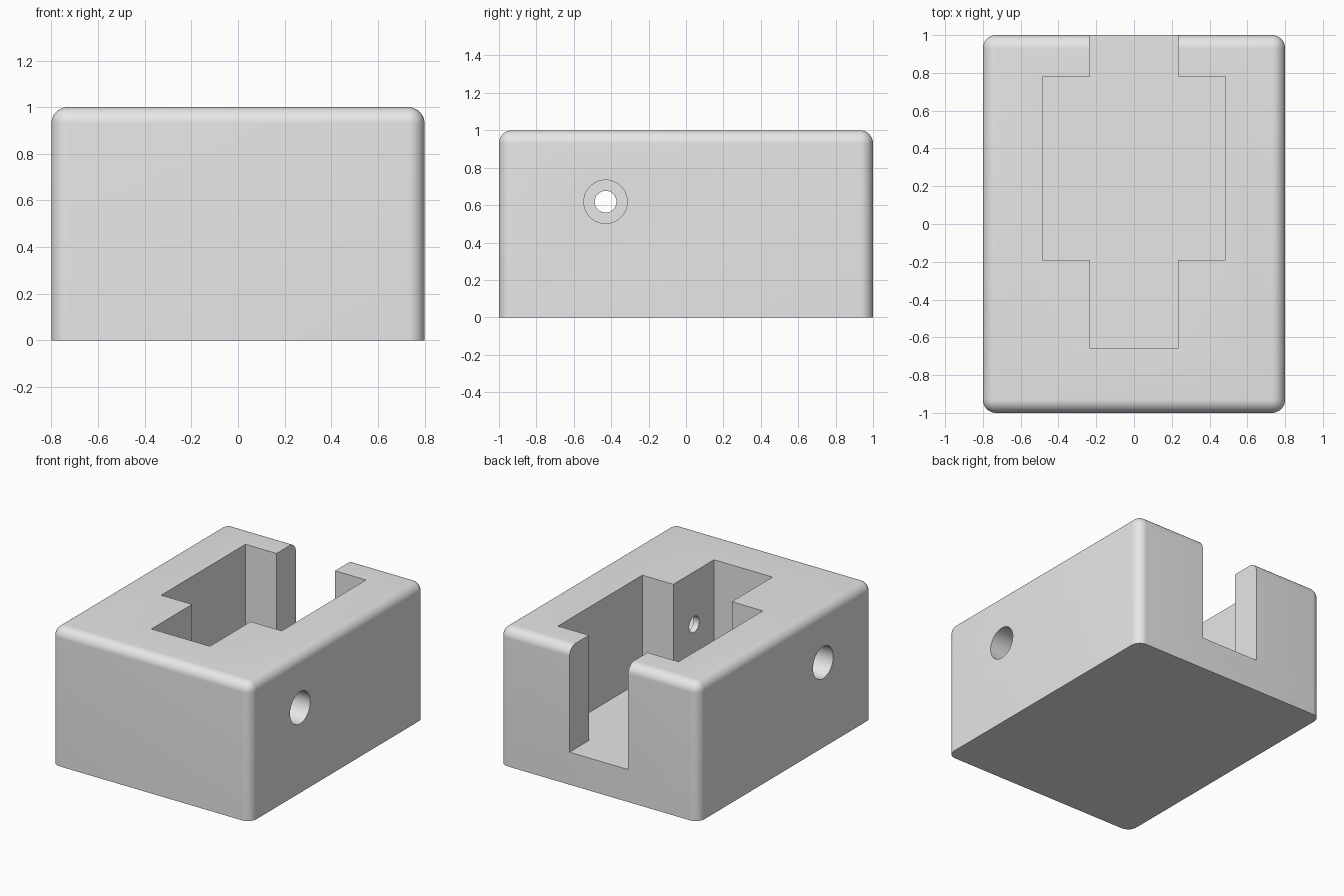
import bpy, bmesh, math
from mathutils import Matrix

cube = bpy.data.objects.get("Cube")
if cube:
    bpy.data.objects.remove(cube, do_unlink=True)

grey = bpy.data.materials.new("light grey")
grey.use_nodes = True
grey.diffuse_color = (0.8, 0.8, 0.8, 1)
grey.node_tree.nodes["Principled BSDF"].inputs["Base Color"].default_value = (0.8, 0.8, 0.8, 1)


def add_object(name, bm, helper=False):
    bmesh.ops.recalc_face_normals(bm, faces=bm.faces)
    mesh = bpy.data.meshes.new(name)
    bm.to_mesh(mesh)
    bm.free()
    mesh.materials.append(grey)
    obj = bpy.data.objects.new(name, mesh)
    bpy.context.collection.objects.link(obj)
    obj.hide_render = helper
    return obj


def prism(outline, z0, z1):
    bm = bmesh.new()
    face = bm.faces.new([bm.verts.new((x, y, z0)) for x, y in outline])
    top = bmesh.ops.extrude_face_region(bm, geom=[face])["geom"]
    bmesh.ops.translate(bm, vec=(0, 0, z1 - z0),
                        verts=[g for g in top if isinstance(g, bmesh.types.BMVert)])
    return bm


def bore(name, radius, x0, x1):
    bm = bmesh.new()
    place = Matrix.Translation(((x0 + x1) / 2, -0.43, 0.618)) @ Matrix.Rotation(math.pi / 2, 4, "Y")
    bmesh.ops.create_cone(bm, cap_ends=True, segments=64, radius1=radius, radius2=radius,
                          depth=abs(x1 - x0), matrix=place)
    return add_object(name, bm, True)


# Block with rounded sides and top, sharp at the base
bm = prism([(-0.8, -1), (0.8, -1), (0.8, 1), (-0.8, 1)], 0, 1)
edges = [e for e in bm.edges if any(v.co.z > 0.5 for v in e.verts)]
bmesh.ops.bevel(bm, geom=edges, offset=0.07, segments=10, profile=0.5, affect="EDGES")
body = add_object("housing_body", bm)

# Stepped pocket, open at the back
half = [(0.235, -0.657), (0.235, -0.19), (0.484, -0.19), (0.484, 0.777), (0.235, 0.777), (0.235, 1.2)]
outline = half + [(-x, y) for x, y in reversed(half)]
cutters = [add_object("pocket_cutter", prism(outline, 0.236, 1.2), True)]

# Cross hole with a wide counterbore on each side
cutters.append(bore("cross_hole_cutter", 0.058, -1, 1))
for side, name in ((1, "left"), (-1, "right")):
    cutters.append(bore(name + "_counterbore_cutter", 0.116, side * 0.28, side * 1))

for cutter in cutters:
    mod = body.modifiers.new(cutter.name, "BOOLEAN")
    mod.operation = "DIFFERENCE"
    mod.solver = "EXACT"
    mod.object = cutter

# Apply the cuts, then remove the helpers
bpy.ops.object.select_all(action="DESELECT")
body.select_set(True)
bpy.context.view_layer.objects.active = body
for mod in list(body.modifiers):
    bpy.ops.object.modifier_apply(modifier=mod.name)
for cutter in cutters:
    bpy.data.objects.remove(cutter, do_unlink=True)
bpy.ops.object.shade_smooth_by_angle(angle=math.radians(30))
